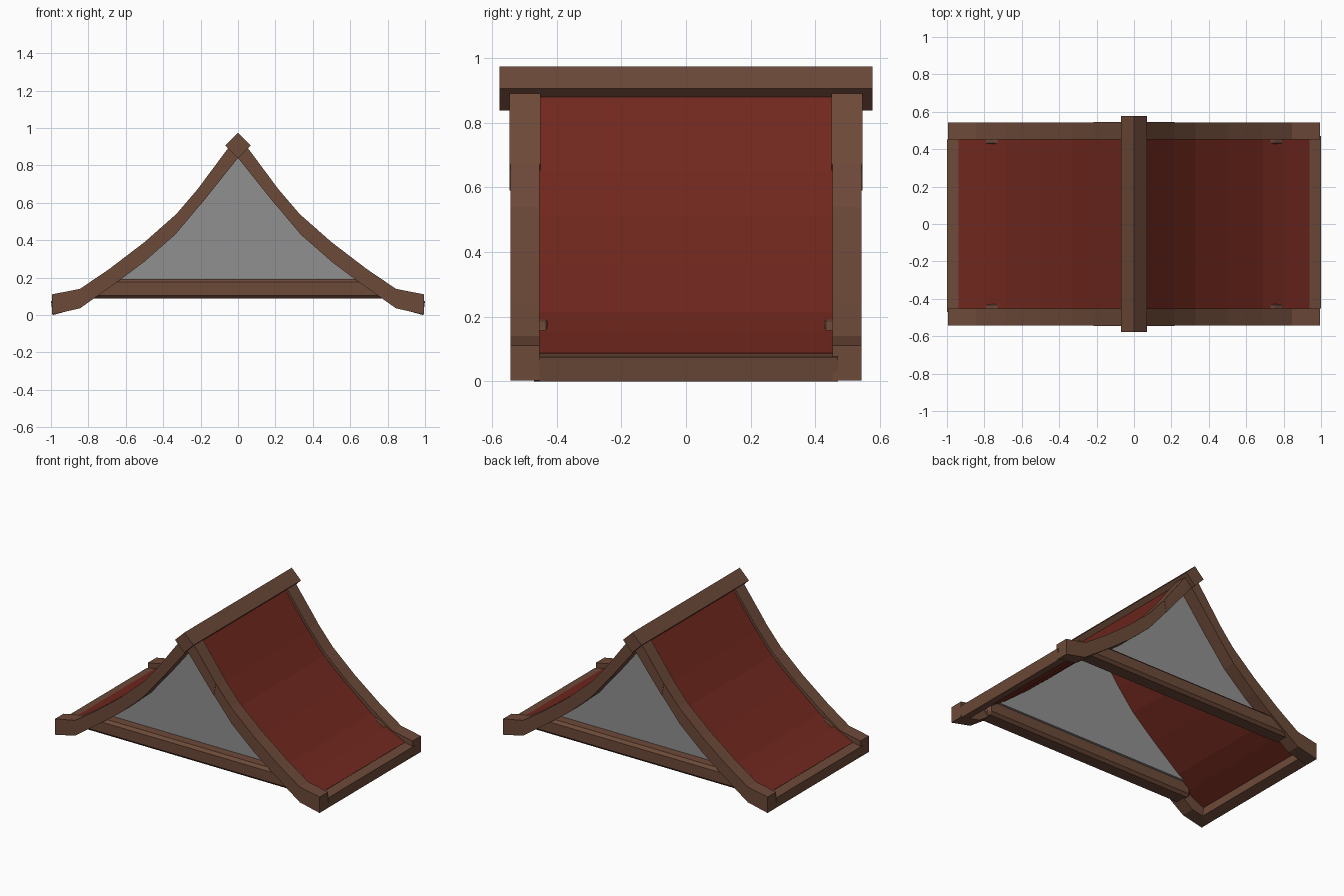
import bpy
import bmesh

cube = bpy.data.objects.get("Cube")
if cube:
    bpy.data.objects.remove(cube, do_unlink=True)


def material(name, rgb):
    m = bpy.data.materials.new(name)
    m.use_nodes = True
    m.diffuse_color = (*rgb, 1)
    m.node_tree.nodes["Principled BSDF"].inputs["Base Color"].default_value = (*rgb, 1)
    return m


WOOD = material("brown wood", (0.15, 0.067, 0.04))
RED = material("red roofing", (0.165, 0.021, 0.013))
GREY = material("grey plaster", (0.28, 0.28, 0.28))


def prism(name, outline, y0, y1, mat, bevel=0):
    """Extrude an x-z outline from y0 to y1."""
    bm = bmesh.new()
    face = bm.faces.new([bm.verts.new((x, y0, z)) for x, z in outline])
    ext = bmesh.ops.extrude_face_region(bm, geom=[face])
    moved = [v for v in ext["geom"] if isinstance(v, bmesh.types.BMVert)]
    bmesh.ops.translate(bm, verts=moved, vec=(0, y1 - y0, 0))
    bmesh.ops.recalc_face_normals(bm, faces=bm.faces)
    mesh = bpy.data.meshes.new(name)
    bm.to_mesh(mesh)
    bm.free()
    mesh.materials.append(mat)
    obj = bpy.data.objects.new(name, mesh)
    bpy.context.collection.objects.link(obj)
    if bevel:
        mod = obj.modifiers.new("Chamfer", "BEVEL")
        mod.width = bevel
        mod.segments = 1
    return obj


def flip(points, s):
    return [(s * x, z) for x, z in points]


# Curves of one roof slope, from eave to ridge
outer = [(0.994, 0.111), (0.845, 0.14), (0.69, 0.245), (0.5, 0.39), (0.33, 0.54), (0.216, 0.673)]
inner = [(0.994, 0.003), (0.845, 0.036), (0.64, 0.181), (0.5, 0.286), (0.335, 0.431), (0.2, 0.592)]
upper = [(0.216, 0.673), (0.2, 0.59), (0.0, 0.84), (0.0, 0.96), (0.04, 0.91)]
sheet = [(0.937, 0.088), (0.8, 0.153), (0.69, 0.214), (0.5, 0.365),
         (0.33, 0.512), (0.215, 0.648), (0.0, 0.937)]
# Eave board section, tilted along the eave
board = [(0.99, 0.0), (1.0, 0.075), (0.933, 0.087), (0.925, 0.018)]

for side, s in (("left", 1), ("right", -1)):
    # Curved roof covering, recessed between the rafters
    under = [(x, z - 0.012) for x, z in reversed(sheet)]
    prism(side + "_roof", flip(sheet + under, s), -0.46, 0.46, RED)
    prism(side + "_eave_board", flip(board, s), s * -0.453, s * 0.47, WOOD)
    # Two-piece rafters at each end
    for end, e in (("front", -1), ("back", 1)):
        prism(f"{end}_{side}_lower_rafter", flip(outer + inner[::-1], s), e * 0.453, e * 0.544, WOOD)
        prism(f"{end}_{side}_upper_rafter", flip(upper, s), e * 0.451, e * 0.546, WOOD)

# Gable walls, rising from the tie beams to the roof
slope = [(0.73, 0.175)] + [(x, z - 0.008) for x, z in sheet if x < 0.7]
wall = slope + flip(slope[-2::-1], -1)
beam = [(-0.8, 0.088), (0.8, 0.088), (0.805, 0.15), (0.74, 0.194), (-0.74, 0.194), (-0.805, 0.15)]
for end, e in (("front", -1), ("back", 1)):
    prism(end + "_gable", wall, e * 0.4, e * 0.456, GREY)
    prism(end + "_tie_beam", beam, e * 0.415, e * 0.532, WOOD, bevel=0.018)

# Diamond-section ridge beam
prism("ridge_beam", [(0, 0.838), (0.069, 0.907), (0, 0.975), (-0.069, 0.907)],
      -0.577, 0.577, WOOD)
